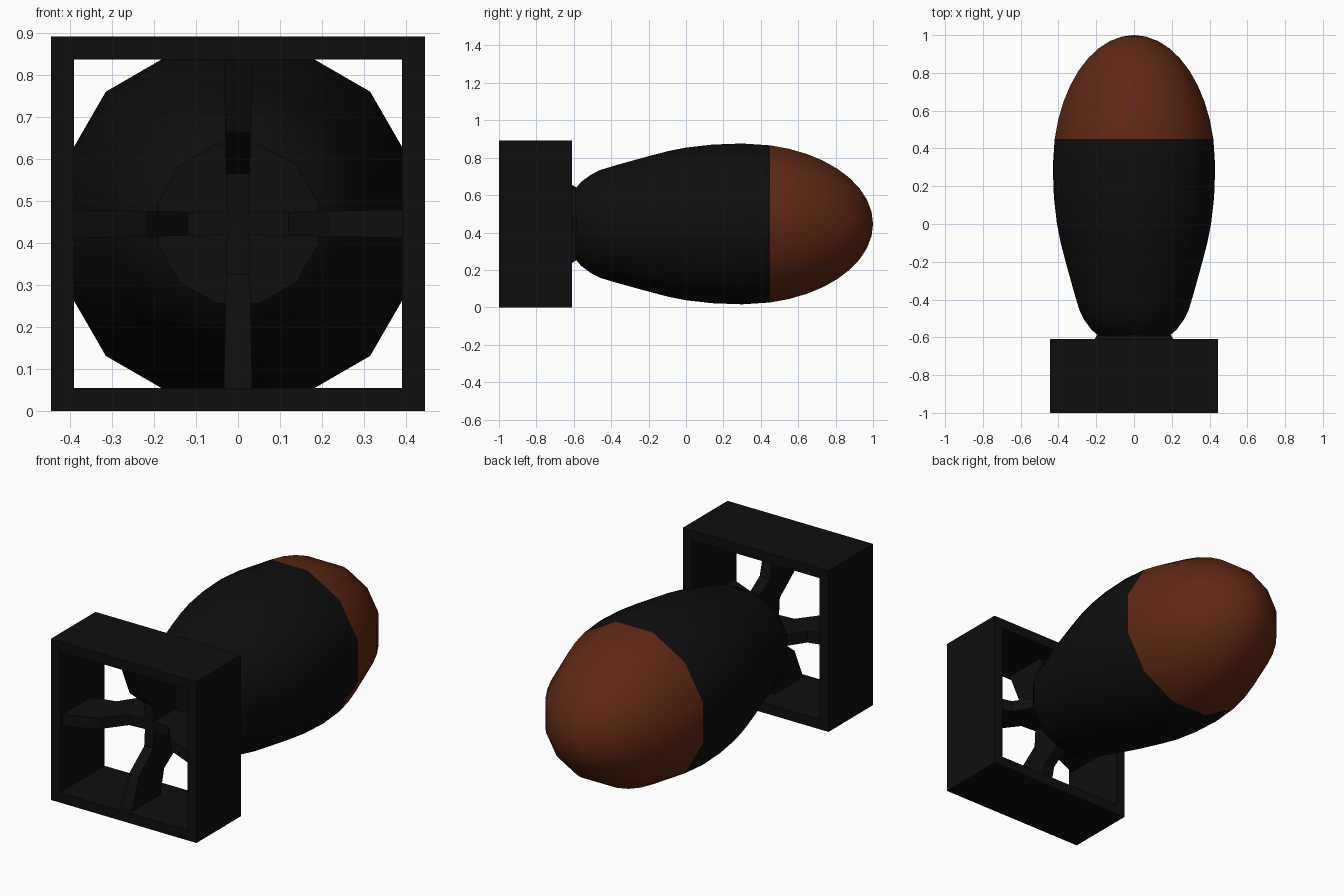
import bpy, bmesh, math
from mathutils import Matrix, Vector

cube = bpy.data.objects.get("Cube")
if cube:
    bpy.data.objects.remove(cube, do_unlink=True)

CENTRE = Vector((0, 0, 0.446))


def material(name, rgb):
    mat = bpy.data.materials.new(name)
    mat.use_nodes = True
    mat.diffuse_color = (*rgb, 1)
    mat.node_tree.nodes["Principled BSDF"].inputs["Base Color"].default_value = (*rgb, 1)
    return mat


black = material("black", (0.0045, 0.0045, 0.0045))
rust = material("rust", (0.115, 0.021, 0.0065))


def finish(bm, name, mats):
    bmesh.ops.recalc_face_normals(bm, faces=bm.faces)
    mesh = bpy.data.meshes.new(name)
    bm.to_mesh(mesh)
    bm.free()
    obj = bpy.data.objects.new(name, mesh)
    obj.location = CENTRE
    for mat in mats:
        mesh.materials.append(mat)
    bpy.context.collection.objects.link(obj)
    return obj


def lathe(profile, sides, closed=False):
    """Turn (half width, y) points about the y axis into a flat-topped prism form."""
    bm = bmesh.new()
    scale = 1 / math.cos(math.pi / sides)
    rings = []
    for half, y in profile:
        ring = []
        for i in range(sides):
            a = 2 * math.pi * (i + 0.5) / sides
            ring.append(bm.verts.new((half * scale * math.cos(a), y, half * scale * math.sin(a))))
        rings.append(ring)
    pairs = list(zip(rings, rings[1:]))
    if closed:
        pairs.append((rings[-1], rings[0]))
    for a, b in pairs:
        for i in range(sides):
            j = (i + 1) % sides
            bm.faces.new((a[i], a[j], b[j], b[i]))
    if not closed:
        bm.faces.new(rings[0])
        bm.faces.new(rings[-1])
    bmesh.ops.remove_doubles(bm, verts=bm.verts, dist=0.0001)
    return bm


# Twelve-sided body: tapered tail, then an elliptical nose
SEAM = 0.45
profile = [(0.19, -0.59), (0.225, -0.56), (0.262, -0.51), (0.288, -0.46), (0.315, -0.37),
           (0.362, -0.2), (0.388, -0.1), (0.408, 0), (0.424, 0.14), (0.43, 0.3)]
start = math.asin((SEAM - 0.3) / 0.7)
for i in range(10):
    a = start + (math.pi / 2 - start) * i / 9
    profile.append((max(0.43 * math.cos(a), 0.002), 0.3 + 0.7 * math.sin(a)))
bm = lathe(profile, 12)
for face in bm.faces:
    face.material_index = int(face.calc_center_median().y > SEAM)
body = finish(bm, "body", [black, rust])
bpy.ops.object.select_all(action="DESELECT")
body.select_set(True)
bpy.context.view_layer.objects.active = body
bpy.ops.object.shade_smooth_by_angle(angle=math.radians(40))

# Square open tail frame
finish(lathe([(0.446, -1), (0.446, -0.61), (0.391, -0.61), (0.391, -1)], 4, closed=True),
       "tail_frame", [black])

# Four swept struts joining the tail to the frame, thicker at the frame
outline = [(0, -0.775), (0.12, -0.78), (0.22, -0.905), (0.4, -0.98),
           (0.4, -0.73), (0.26, -0.69), (0.19, -0.58), (0, -0.58)]
for k, side in enumerate(("left", "upper", "right", "lower")):
    bm = bmesh.new()
    left, right = ([bm.verts.new((r, y, s * (0.026 + 0.02 * r))) for r, y in outline]
                   for s in (-1, 1))
    bm.faces.new(left)
    bm.faces.new(right)
    for i in range(len(outline)):
        j = (i + 1) % len(outline)
        bm.faces.new((left[i], left[j], right[j], right[i]))
    bmesh.ops.rotate(bm, verts=bm.verts, cent=(0, 0, 0),
                     matrix=Matrix.Rotation(-k * math.pi / 2, 3, "Y"))
    finish(bm, side + "_tail_strut", [black])
